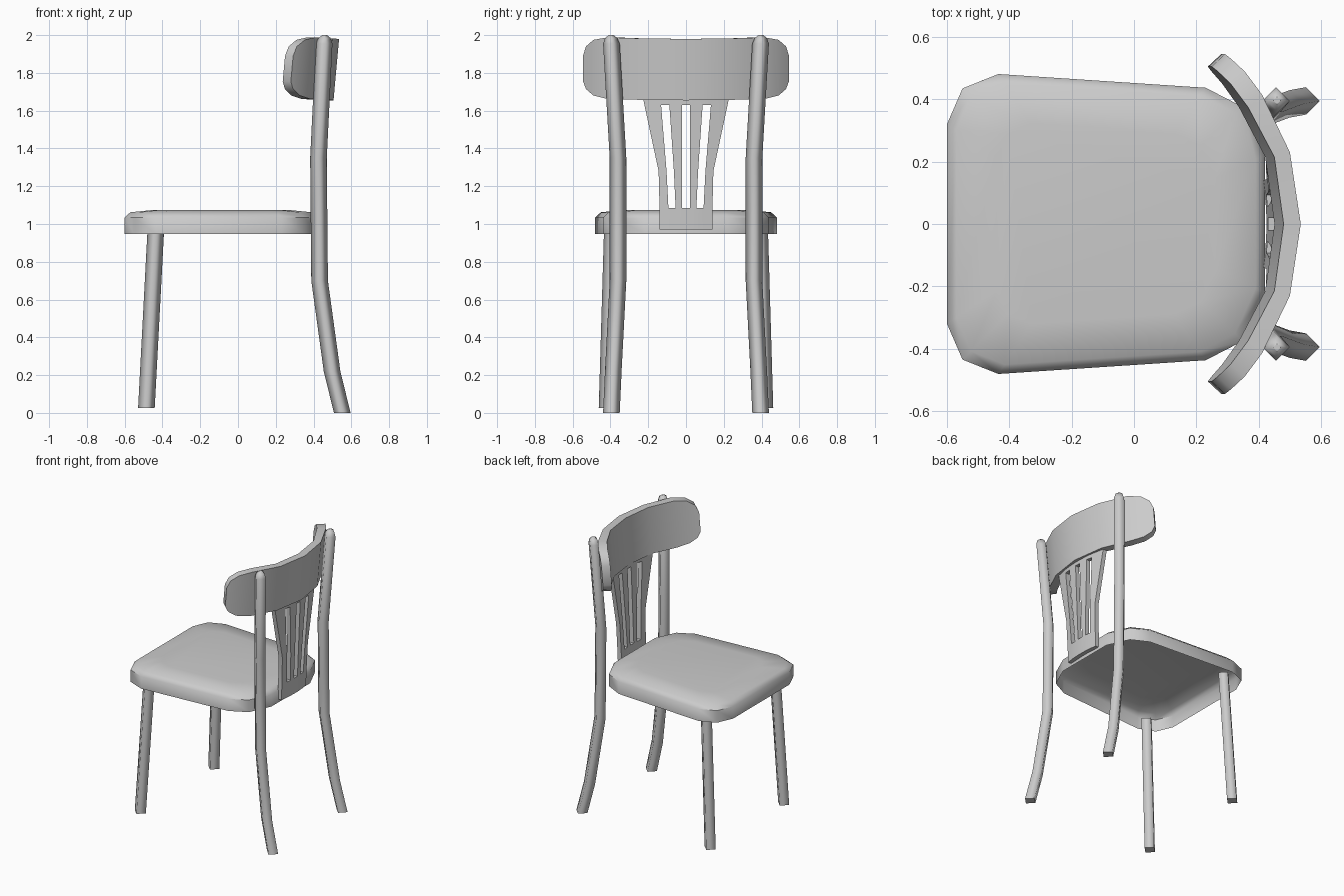
import bpy, bmesh, math
from mathutils import Vector

old = bpy.data.objects.get("Cube")
if old:
    bpy.data.objects.remove(old, do_unlink=True)

grey = bpy.data.materials.new("light_grey")
grey.use_nodes = True
COLOUR = (0.6, 0.6, 0.6, 1)
grey.diffuse_color = COLOUR
grey.node_tree.nodes["Principled BSDF"].inputs["Base Color"].default_value = COLOUR


def make(name, bm, angle=None):
    """Turn a bmesh into an object; smooth it by angle if one is given."""
    bmesh.ops.recalc_face_normals(bm, faces=bm.faces[:])
    mesh = bpy.data.meshes.new(name)
    bm.to_mesh(mesh)
    bm.free()
    mesh.materials.append(grey)
    obj = bpy.data.objects.new(name, mesh)
    bpy.context.collection.objects.link(obj)
    if angle:
        bpy.ops.object.select_all(action='DESELECT')
        obj.select_set(True)
        bpy.context.view_layer.objects.active = obj
        bpy.ops.object.shade_smooth_by_angle(angle=math.radians(angle))
    return obj


def loft(bm, rings):
    """Bridge closed rings of equal length."""
    rows = [[bm.verts.new(p) for p in ring] for ring in rings]
    n = len(rows[0])
    for a, b in zip(rows, rows[1:]):
        for i in range(n):
            j = (i + 1) % n
            bm.faces.new((a[i], a[j], b[j], b[i])).smooth = True
    return rows


# Seat: cushion shell, open underneath
half = [(-0.6, 0.32), (-0.55, 0.435), (-0.435, 0.481), (0.23, 0.437),
        (0.35, 0.375), (0.42, 0.22)]
outline = half + [(x, -y) for x, y in reversed(half)]


def seat_ring(inset, z):
    sx, sy = 1 - inset / 0.51, 1 - inset / 0.48
    return [((x + 0.09) * sx - 0.09, y * sy, z) for x, y in outline]


bm = bmesh.new()
rows = loft(bm, [seat_ring(0, 0.948), seat_ring(0, 1.035),
                 seat_ring(0.03, 1.062), seat_ring(0.16, 1.075)])
bm.faces.new(rows[-1])
make("seat", bm, 50)


# Legs: four-sided bars set on the diagonal, swept along a path
def leg(name, path, side):
    bm = bmesh.new()
    rings = [[(x + r, y * side, z), (x, y * side + r, z),
              (x - r, y * side, z), (x, y * side - r, z)] for x, y, z, r in path]
    rows = loft(bm, rings)
    for row in (rows[0], rows[-1]):
        bm.faces.new(row)
    make(name, bm)


R = 0.044
front_path = [(-0.485, 0.418, 0.025, R), (-0.435, 0.39, 0.97, R)]
back_path = [(0.552, 0.395, 0, R), (0.498, 0.385, 0.22, R), (0.432, 0.36, 0.7, R),
             (0.426, 0.36, 1.35, R), (0.456, 0.395, 1.955, R),
             (0.458, 0.396, 1.985, 0.032), (0.459, 0.396, 2.0, 0.012)]
for label, side in (("left", 1), ("right", -1)):
    leg("front_leg_" + label, front_path, side)
    leg("back_leg_" + label, back_path, side)

# Top rail: curved, leaning board with rounded ends
# stations: outer x, outer y, inner x, inner y, low z, high z
stations = [(0.535, 0, 0.48, 0, 1.655, 1.98), (0.5, 0.23, 0.45, 0.215, 1.657, 1.982),
            (0.41, 0.415, 0.365, 0.375, 1.662, 1.988),
            (0.355, 0.49, 0.31, 0.45, 1.68, 1.975),
            (0.315, 0.53, 0.272, 0.49, 1.715, 1.94),
            (0.3, 0.545, 0.257, 0.505, 1.755, 1.89)]
bm = bmesh.new()
rings = []
full = [(s, -1) for s in reversed(stations[1:])] + [(s, 1) for s in stations]
for (ox, oy, ix, iy, low, high), side in full:
    def lean(z):
        return (z - 1.98) * 0.09
    rings.append([(ox + lean(low), oy * side, low), (ox + lean(high), oy * side, high),
                  (ix + lean(high), iy * side, high), (ix + lean(low), iy * side, low)])
rows = loft(bm, rings)
for row in (rows[0], rows[-1]):
    bm.faces.new(row)
make("top_rail", bm, 35)

# Back splat: flaring curved panel with three slots
# levels: z, then half positions of slot edges and outer edge
levels = [(0.97, 0.02, 0.055, 0.093, 0.14), (1.085, 0.02, 0.055, 0.093, 0.14),
          (1.28, 0.02, 0.064, 0.103, 0.145), (1.63, 0.02, 0.088, 0.132, 0.22),
          (1.68, 0.02, 0.09, 0.136, 0.23)]
bm = bmesh.new()
grid = []
for z, *ys in levels:
    ys = [-y for y in reversed(ys)] + ys
    grid.append([bm.verts.new((0.425 + 0.04 * (z - 0.97) - 0.6 * y * y, y, z)) for y in ys])
for r in range(len(levels) - 1):
    for c in range(7):
        if r in (1, 2) and c in (1, 3, 5):
            continue
        bm.faces.new((grid[r][c], grid[r][c + 1], grid[r + 1][c + 1], grid[r + 1][c]))
faces = bm.faces[:]
back = bmesh.ops.extrude_face_region(bm, geom=faces, use_keep_orig=True)["geom"]
bmesh.ops.translate(bm, vec=Vector((0.03, 0, 0)),
                    verts=[v for v in back if isinstance(v, bmesh.types.BMVert)])
make("back_splat", bm, 30)
